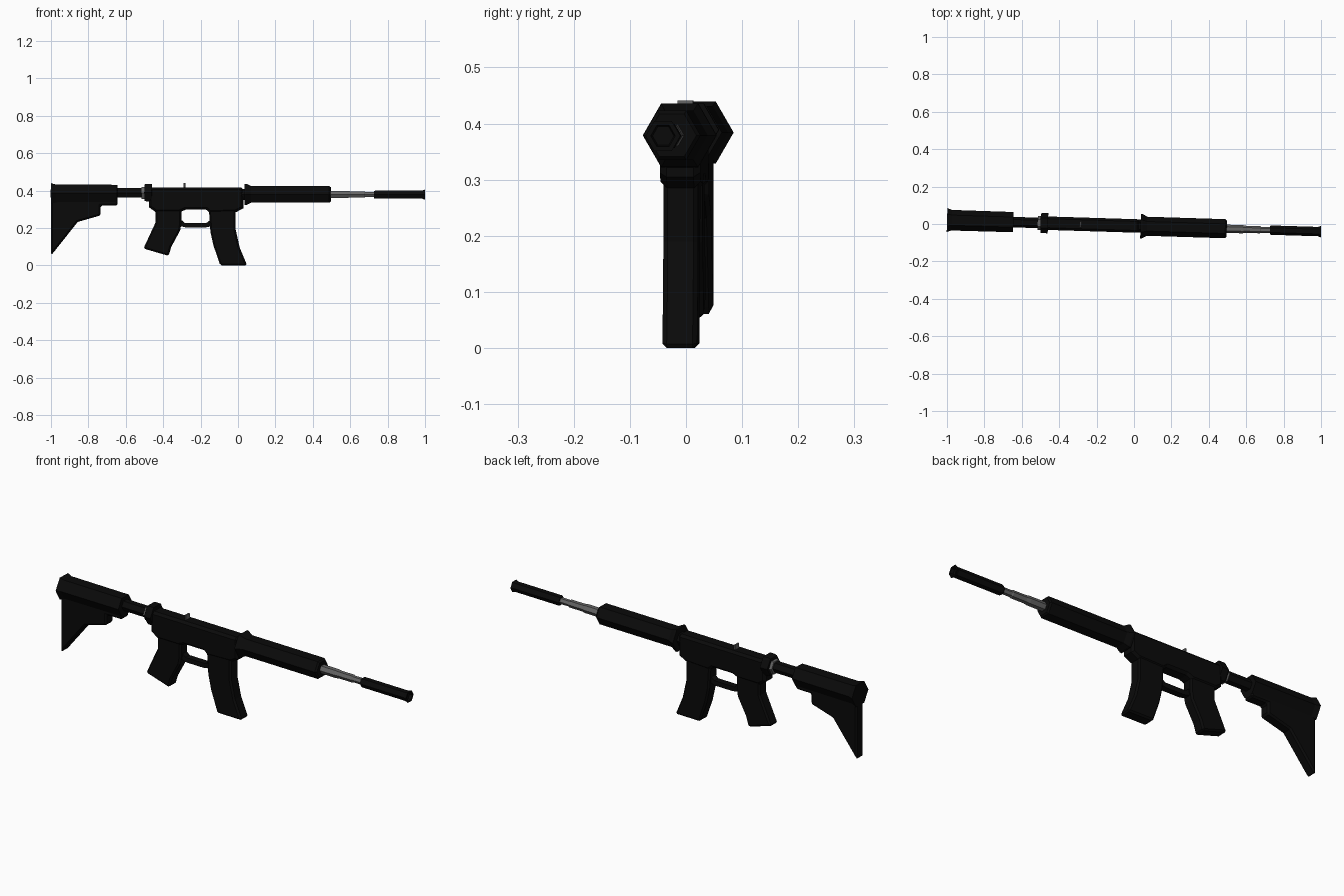
import bpy, bmesh, math
from mathutils import Matrix

if "Cube" in bpy.data.objects:
    bpy.data.objects.remove(bpy.data.objects["Cube"])

# The whole model is turned slightly about the vertical
TURN = Matrix.Translation((0, -0.010, 0)) @ Matrix.Rotation(-0.031, 4, 'Z')


def material(name, value):
    m = bpy.data.materials.new(name)
    m.diffuse_color = (value, value, value, 1)
    m.use_nodes = True
    m.node_tree.nodes["Principled BSDF"].inputs["Base Color"].default_value = m.diffuse_color
    return m


BLACK = material("matte black", 0.003)
GREY = material("steel grey", 0.13)


def finish(name, bm, mat, chamfer=0):
    bmesh.ops.recalc_face_normals(bm, faces=bm.faces)
    mesh = bpy.data.meshes.new(name)
    bm.to_mesh(mesh)
    bm.free()
    mesh.materials.append(mat)
    ob = bpy.data.objects.new(name, mesh)
    bpy.context.collection.objects.link(ob)
    ob.matrix_world = TURN
    if chamfer:
        mod = ob.modifiers.new("chamfer", 'BEVEL')
        mod.width = chamfer
        mod.segments = 1
        mod.limit_method = 'ANGLE'
        mod.angle_limit = math.radians(70)
    return ob


def hex_tube(name, rings, z, mat=BLACK):
    """Six-sided body along x through (x, radius) rings, closed at both ends."""
    bm = bmesh.new()
    loops = [[bm.verts.new((x, r * math.cos(k * math.pi / 3), z + r * math.sin(k * math.pi / 3)))
              for k in range(6)] for x, r in rings]
    for a, b in zip(loops, loops[1:]):
        for k in range(6):
            n = (k + 1) % 6
            bm.faces.new((a[k], a[n], b[n], b[k]))
    bm.faces.new(loops[0])
    bm.faces.new(loops[-1])
    return finish(name, bm, mat)


def slab(name, profile, half, mat=BLACK, chamfer=0.008):
    """Side profile in x, z given a thickness in y."""
    bm = bmesh.new()
    face = bm.faces.new([bm.verts.new((x, -half, z)) for x, z in profile])
    out = bmesh.ops.extrude_face_region(bm, geom=[face])
    verts = [v for v in out["geom"] if isinstance(v, bmesh.types.BMVert)]
    bmesh.ops.translate(bm, verts=verts, vec=(0, 2 * half, 0))
    return finish(name, bm, mat, chamfer)


# Shoulder stock: flared butt, hexagonal body and lower fin
hex_tube("stock_body", [(-1.0, 0.064), (-0.975, 0.055), (-0.645, 0.054)], 0.384)
slab("stock_fin", [(-1, 0.37), (-1, 0.055), (-0.985, 0.072), (-0.858, 0.232),
                   (-0.735, 0.267), (-0.735, 0.32), (-0.645, 0.32), (-0.645, 0.37)], 0.028)
hex_tube("buffer_tube", [(-0.66, 0.028), (-0.45, 0.028)], 0.388)

# Collar where the tube meets the receiver
hex_tube("collar_washer", [(-0.515, 0.037), (-0.49, 0.037)], 0.386, GREY)
hex_tube("collar", [(-0.50, 0.05), (-0.49, 0.054), (-0.46, 0.054)], 0.389)

# Receiver
slab("receiver", [(-0.475, 0.417), (-0.475, 0.31), (-0.44, 0.285), (-0.31, 0.285),
                  (-0.28, 0.298), (-0.17, 0.298), (-0.15, 0.28), (-0.01, 0.285),
                  (0.028, 0.305), (0.028, 0.417)], 0.036, chamfer=0.012)
slab("rear_sight", [(-0.29, 0.41), (-0.29, 0.441), (-0.282, 0.441), (-0.282, 0.41)],
     0.014, GREY, 0)

# Pistol grip, magazine and trigger guard
slab("pistol_grip", [(-0.44, 0.30), (-0.44, 0.23), (-0.505, 0.09), (-0.372, 0.051),
                     (-0.357, 0.10), (-0.31, 0.187), (-0.303, 0.225), (-0.303, 0.30)], 0.030)
slab("magazine", [(-0.155, 0.30), (-0.147, 0.18), (-0.131, 0.107), (-0.094, 0.0),
                  (0.048, 0.0), (0.008, 0.096), (-0.013, 0.19), (-0.013, 0.30)], 0.031)
slab("trigger_guard", [(-0.32, 0.24), (-0.30, 0.24), (-0.285, 0.226), (-0.17, 0.226),
                       (-0.15, 0.24), (-0.14, 0.21), (-0.175, 0.202), (-0.275, 0.202),
                       (-0.32, 0.212)], 0.016, chamfer=0)

# Handguard with its rear flange
hex_tube("handguard_joint", [(0.0, 0.035), (0.06, 0.035)], 0.379)
hex_tube("handguard", [(0.035, 0.066), (0.045, 0.065), (0.07, 0.051),
                       (0.488, 0.051), (0.496, 0.044)], 0.379)

# Stepped barrel and muzzle tube with a recessed bore
hex_tube("barrel", [(0.48, 0.022), (0.58, 0.022), (0.60, 0.019), (0.675, 0.019),
                    (0.68, 0.016), (0.75, 0.016)], 0.379, GREY)
hex_tube("muzzle_tube", [(0.727, 0.022), (0.735, 0.025), (0.985, 0.025), (1.0, 0.031),
                         (1.0, 0.022), (0.985, 0.019)], 0.378)
